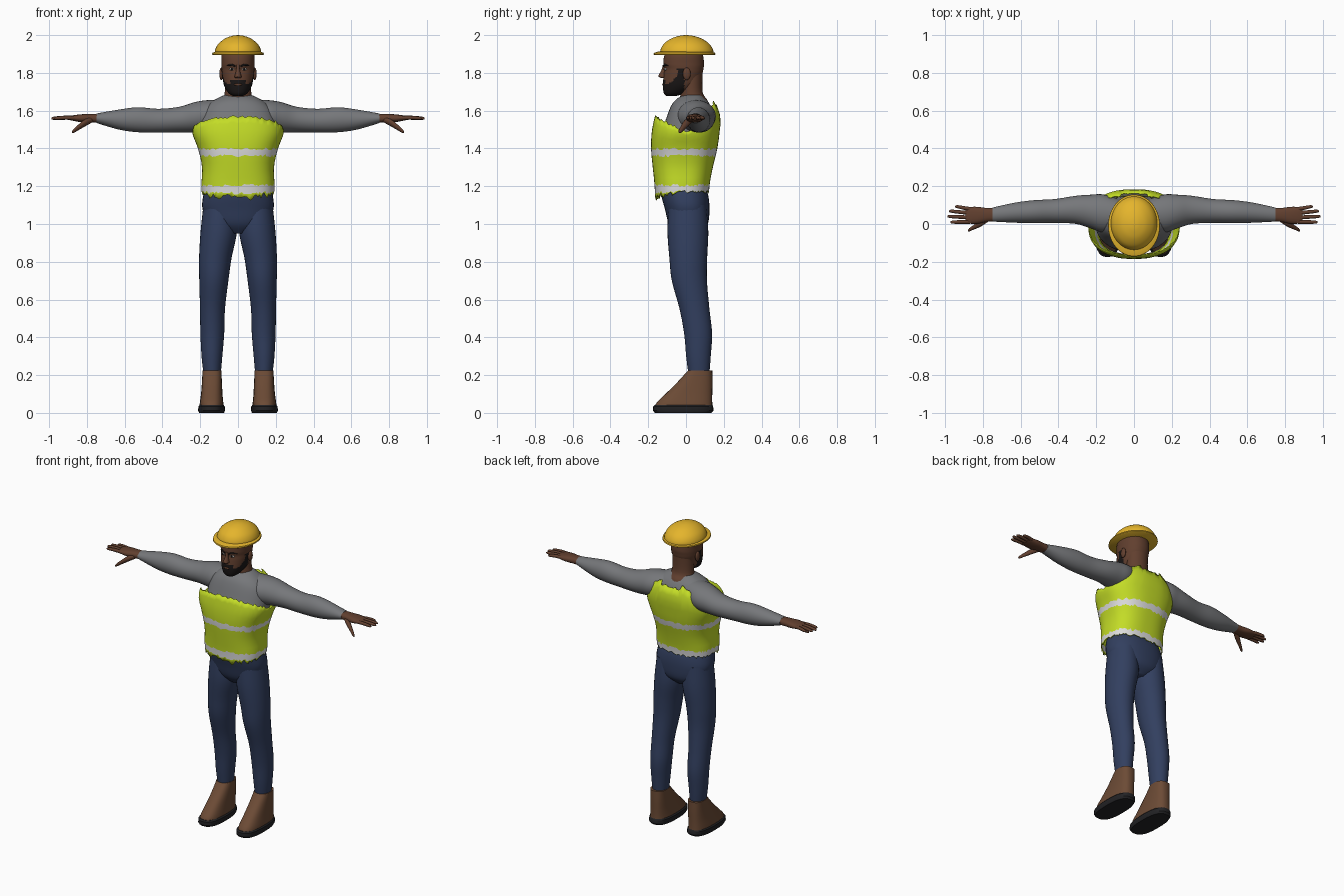
import bpy, bmesh, math, random
from mathutils import Vector

random.seed(4)
if "Cube" in bpy.data.objects:
    bpy.data.objects.remove(bpy.data.objects["Cube"])


def colour(name, r, g, b):
    m = bpy.data.materials.new(name)
    m.use_nodes = True
    m.diffuse_color = (r, g, b, 1)
    m.node_tree.nodes["Principled BSDF"].inputs["Base Color"].default_value = (r, g, b, 1)
    return m


SKIN = colour("brown skin", .12, .05, .028)
SHIRT = colour("grey cloth", .18, .185, .195)
VEST = colour("lime fabric", .55, .72, .02)
BAND = colour("reflective band", .72, .72, .72)
DENIM = colour("navy denim", .032, .05, .115)
LEATHER = colour("brown leather", .15, .07, .036)
RUBBER = colour("black rubber", .016, .016, .018)
HELMET = colour("yellow plastic", .78, .46, .025)
HAIR = colour("black hair", .010, .008, .008)
EYE = colour("eye white", .55, .52, .48)


def finish(name, bm, mats, angle=45):
    bmesh.ops.recalc_face_normals(bm, faces=bm.faces)
    me = bpy.data.meshes.new(name)
    bm.to_mesh(me)
    bm.free()
    for m in mats:
        me.materials.append(m)
    ob = bpy.data.objects.new(name, me)
    bpy.context.collection.objects.link(ob)
    bpy.ops.object.select_all(action='DESELECT')
    ob.select_set(True)
    bpy.context.view_layer.objects.active = ob
    bpy.ops.object.shade_smooth_by_angle(angle=math.radians(angle))
    return ob


def smooth_path(keys, steps):
    """Catmull-Rom through tuples of numbers."""
    out = []
    for i in range(len(keys) - 1):
        p0, p1 = keys[max(i - 1, 0)], keys[i]
        p2, p3 = keys[i + 1], keys[min(i + 2, len(keys) - 1)]
        for k in range(steps):
            t = k / steps
            out.append(tuple(.5 * (2 * b + (c - a) * t + (2 * a - 5 * b + 4 * c - d) * t * t
                                   + (3 * b - a - 3 * c + d) * t ** 3)
                             for a, b, c, d in zip(p0, p1, p2, p3)))
    return out + [tuple(keys[-1])]


def oval(a, n):
    """Superellipse point: angle 0 is the front, 90 degrees is +x."""
    s, c = math.sin(a), math.cos(a)
    return (math.copysign(abs(s) ** (2 / n), s), -math.copysign(abs(c) ** (2 / n), c))


def loft(name, mats, keys, axis='z', steps=5, sides=32, n=2.0, side=1, rule=None, angle=45):
    """Skin over ovals (x, y, z, radius, radius) stacked along an axis."""
    bm = bmesh.new()
    rings = []
    for x, y, z, ra, rb in smooth_path(keys, steps):
        ring = []
        for i in range(sides):
            u, v = oval(math.tau * i / sides, n)
            off = (u * ra, v * rb, 0) if axis == 'z' else (0, u * ra, v * rb)
            ring.append(bm.verts.new((side * (x + off[0]), y + off[1], z + off[2])))
        rings.append(ring)
    for lo, hi in zip(rings, rings[1:]):
        for i in range(sides):
            j = (i + 1) % sides
            bm.faces.new((lo[i], lo[j], hi[j], hi[i]))
    bm.faces.new(rings[0])
    bm.faces.new(rings[-1])
    if rule:
        for f in bm.faces:
            f.material_index = rule(f.calc_center_median())
    return finish(name, bm, mats, angle)


def ball(name, mat, centre, size):
    bm = bmesh.new()
    bmesh.ops.create_uvsphere(bm, u_segments=16, v_segments=10, radius=1)
    for v in bm.verts:
        v.co = Vector(centre) + Vector(a * b for a, b in zip(v.co, size))
    return finish(name, bm, [mat])


def stack(rows):
    """Rows (z, half width, front y, back y) to oval sections."""
    return [(0, (f + b) / 2, z, w, (b - f) / 2) for z, w, f, b in rows]


# Trousers
loft("trouser_hips", [DENIM], stack([
    (.95, .05, -.05, .07), (1.0, .15, -.09, .115), (1.08, .188, -.112, .124),
    (1.15, .184, -.13, .118), (1.2, .17, -.13, .1)]), n=2.3)

# Shirt body, neck
loft("shirt_body", [SHIRT], stack([
    (1.15, .165, -.13, .1), (1.3, .17, -.145, .12), (1.45, .2, -.145, .145),
    (1.53, .205, -.115, .15), (1.6, .185, -.09, .14), (1.64, .15, -.07, .122),
    (1.665, .11, -.045, .1), (1.682, .075, -.015, .085)]), n=2.3, sides=48)
loft("neck", [SKIN], [(0, .05, 1.61, .085, .08), (0, .04, 1.655, .08, .074),
                      (0, .03, 1.7, .07, .058), (0, .03, 1.82, .068, .058)])

for side, label in ((1, "left"), (-1, "right")):
    # Legs and boots
    loft(label + "_trouser_leg", [DENIM], [
        (.137, .068, .21, .046, .056), (.138, .066, .3, .055, .065), (.136, .064, .42, .063, .074),
        (.135, .045, .55, .066, .079), (.128, .018, .7, .077, .093), (.12, .012, .82, .086, .1),
        (.102, .01, .96, .096, .108), (.098, .008, 1.1, .085, .1)], side=side)
    loft(label + "_boot", [LEATHER], [
        (.14, -.012, .03, .064, .152), (.14, -.008, .055, .062, .147), (.139, .015, .1, .057, .124),
        (.138, .046, .16, .053, .094), (.138, .075, .225, .05, .064)], n=2.6, steps=3, side=side)
    loft(label + "_boot_sole", [RUBBER], [
        (.14, -.015, 0, .066, .15), (.14, -.015, .012, .071, .16), (.14, -.015, .034, .07, .159),
        (.14, -.013, .042, .063, .152)], n=2.6, steps=1, side=side, angle=30)

    # Sleeve
    loft(label + "_sleeve", [SHIRT], [
        (.06, .05, 1.59, .075, .07), (.16, .056, 1.573, .1, .083), (.23, .066, 1.565, .089, .08),
        (.31, .075, 1.553, .074, .068), (.42, .069, 1.547, .063, .063), (.53, .065, 1.552, .061, .066),
        (.63, .06, 1.553, .053, .053), (.75, .05, 1.56, .037, .025)], axis='x', side=side)

    # Hand: palm, four fingers, thumb
    loft(label + "_palm", [SKIN], [
        (.73, .05, 1.56, .035, .023), (.78, .048, 1.56, .037, .023), (.83, .046, 1.56, .045, .021),
        (.87, .046, 1.561, .044, .015), (.893, .046, 1.561, .036, .01)],
        axis='x', side=side, sides=20, n=2.4)
    for finger, y0, y1, tip in (("index", .012, .010, .973), ("middle", .034, .04, .988),
                                ("ring", .057, .068, .98), ("little", .077, .092, .948)):
        loft(f"{label}_{finger}_finger", [SKIN], [
            (.85, y0, 1.561, .011, .011), ((.85 + tip) / 2, (y0 + y1) / 2, 1.563, .0105, .0105),
            (tip - .012, y1, 1.56, .0085, .0085), (tip, y1, 1.559, .003, .003)],
            axis='x', side=side, sides=10, steps=3)
    loft(label + "_thumb", [SKIN], [
        (.765, .03, 1.556, .012, .014), (.81, .005, 1.536, .018, .019), (.85, -.018, 1.508, .012, .014),
        (.872, -.031, 1.491, .009, .01), (.88, -.035, 1.486, .003, .003)],
        axis='x', side=side, sides=12, steps=3)

    # Ear, eye, eyebrow
    ball(label + "_ear", SKIN, (side * .088, .004, 1.795), (.011, .021, .033))
    ball(label + "_eye", EYE, (side * .033, -.107, 1.82), (.014, .009, .007))
    ball(label + "_iris", HAIR, (side * .033, -.114, 1.82), (.006, .004, .006))
    loft(label + "_eyebrow", [HAIR], [
        (.014, -.119, 1.835, .004, .004), (.035, -.112, 1.843, .006, .006),
        (.06, -.094, 1.838, .004, .002)], axis='x', side=side, sides=10)


# Head, bearded along the jaw and upper lip
def beard(c):
    if c.y > -.008:
        return 0
    if c.y > -.045:
        return int(c.z < 1.825)
    if c.y < -.085 and abs(c.x) < .042:
        return int(c.z < 1.766)
    return int(c.z < 1.742 + .9 * max(0, c.y + .09))


loft("head", [SKIN, HAIR], stack([
    (1.678, .028, -.105, -.05), (1.695, .052, -.118, .0), (1.735, .074, -.122, .06),
    (1.79, .084, -.118, .085), (1.82, .087, -.114, .092), (1.85, .088, -.12, .095),
    (1.9, .085, -.112, .088), (1.945, .06, -.08, .06)]),
    steps=8, sides=72, n=2.15, rule=beard)
loft("nose", [SKIN], [(0, -.115, 1.772, .012, .012), (0, -.122, 1.779, .019, .023),
                      (0, -.12, 1.79, .016, .024), (0, -.116, 1.815, .01, .014),
                      (0, -.114, 1.842, .009, .009)], sides=16)
ball("lips", SKIN, (0, -.12, 1.738), (.022, .006, .006))

# Hard hat
loft("hat_dome", [HELMET], [
    (0, .004, 1.897, .123, .143), (0, .004, 1.925, .12, .138), (0, .003, 1.955, .103, .119),
    (0, .002, 1.982, .069, .08), (0, .001, 1.996, .032, .037), (0, 0, 2.0, .003, .003)], sides=48)
loft("hat_brim", [HELMET], [
    (0, -.008, 1.894, .132, .158), (0, -.008, 1.898, .137, .164), (0, -.008, 1.906, .136, .162),
    (0, -.004, 1.914, .118, .14)], sides=48, steps=1)

# Safety vest: outline (height, half width, front, back), torn hems, two bands
OUTLINE = smooth_path([
    (1.1, .186, -.163, .118), (1.2, .194, -.166, .124), (1.3, .19, -.176, .142),
    (1.4, .212, -.185, .166), (1.49, .243, -.181, .178), (1.57, .222, -.165, .182),
    (1.68, .16, -.14, .143)], 6)


def outline(z):
    for a, b in zip(OUTLINE, OUTLINE[1:]):
        if z <= b[0]:
            t = (z - a[0]) / (b[0] - a[0])
            return [p + (q - p) * t for p, q in zip(a, b)][1:]
    return OUTLINE[-1][1:]


def jag(size):
    return random.uniform(-size, size)


bm = bmesh.new()
COLS = 112
columns = []
for i in range(COLS):
    a = math.tau * i / COLS
    c = math.cos(a)
    front = max(c, 0)
    if c > 0:
        top = 1.482 + .086 * c ** .7
    else:
        top = 1.482 + .18 * (-c) ** 1.2 - (.03 if c < -.96 else 0)
    top += jag(.007)
    low = 1.172 - .008 * front + jag(.008)
    bottom = low - .002 - .026 * front ** .6 * random.uniform(.2, 1.3)
    b1, b2 = 1.206 + jag(.008), 1.36 + jag(.008)
    b3 = 1.398 + jag(.007)
    heights = [bottom, low, b1, 1.245, 1.285, 1.325, b2, b3]
    heights += [b3 + (top - b3) * k / 5 for k in range(1, 6)]
    col = []
    u, v = oval(a, 2.5)
    for z in heights:
        w, f, b = outline(z)
        col.append(bm.verts.new((u * w, (f + b) / 2 + v * (b - f) / 2, z)))
    columns.append(col)
for i, col in enumerate(columns):
    nxt = columns[(i + 1) % COLS]
    for k in range(len(col) - 1):
        f = bm.faces.new((col[k], nxt[k], nxt[k + 1], col[k + 1]))
        f.material_index = int(k in (1, 6))
vest = finish("safety_vest", bm, [VEST, BAND], 60)
shell = vest.modifiers.new("thickness", 'SOLIDIFY')
shell.thickness = .004
shell.offset = -1
